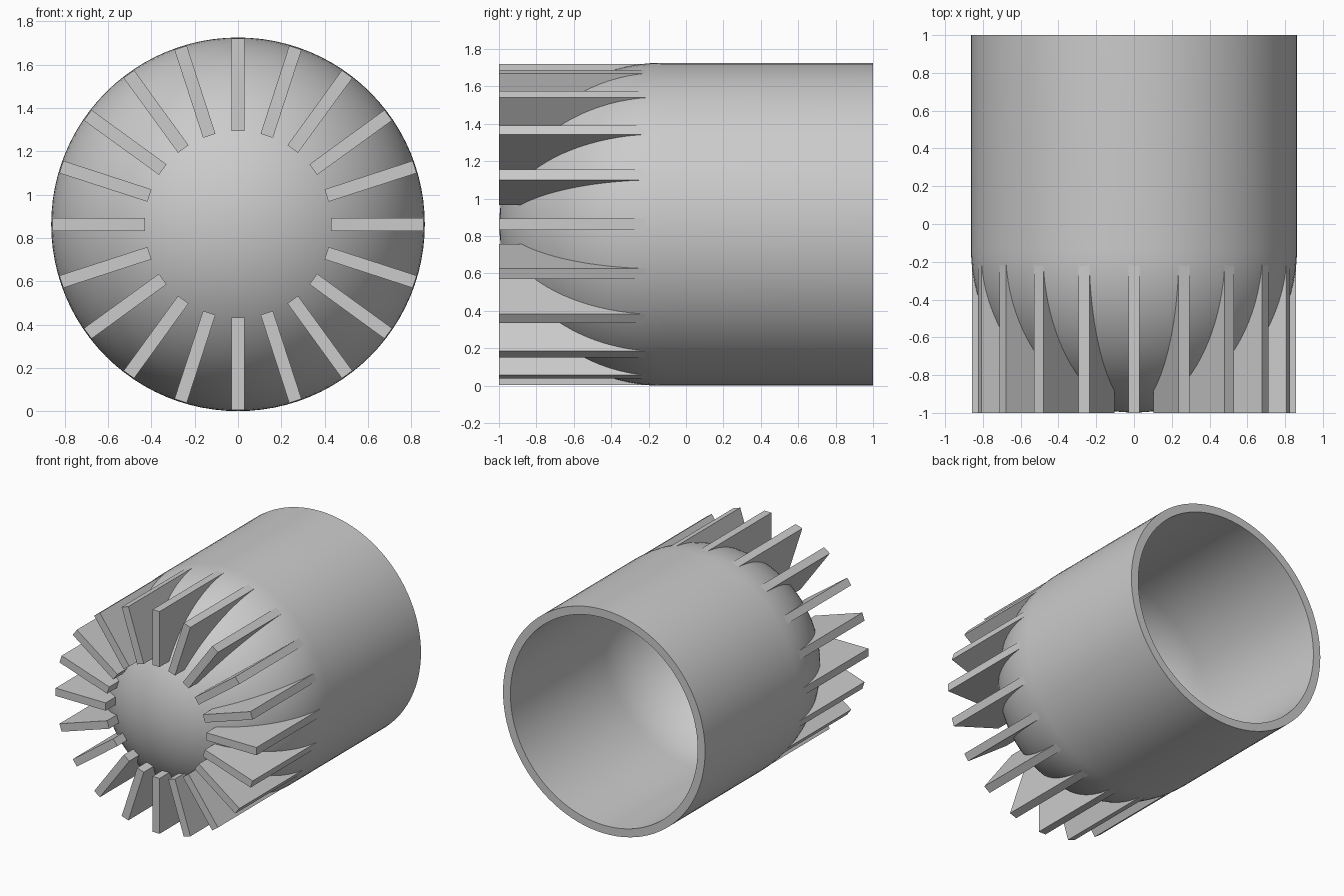
import bpy, bmesh, math
from mathutils import Matrix

if "Cube" in bpy.data.objects:
    bpy.data.objects.remove(bpy.data.objects["Cube"], do_unlink=True)

R = 0.863          # outer radius
INNER = 0.80       # radius of the hollow
DOME_Y = -0.135    # where the tube turns into the dome
FINS = 20

grey = bpy.data.materials.new("plain grey")
grey.use_nodes = True
grey.diffuse_color = (0.6, 0.6, 0.6, 1)
grey.node_tree.nodes["Principled BSDF"].inputs["Base Color"].default_value = (0.6, 0.6, 0.6, 1)


def add_object(name, bm):
    bmesh.ops.recalc_face_normals(bm, faces=bm.faces)
    mesh = bpy.data.meshes.new(name)
    bm.to_mesh(mesh)
    bm.free()
    mesh.materials.append(grey)
    obj = bpy.data.objects.new(name, mesh)
    bpy.context.collection.objects.link(obj)
    obj.location.z = R
    return obj


def dome_arc(radius, start, end, steps):
    """Points (distance from axis, y) along the dome, angles from the tip."""
    angles = [start + (end - start) * i / steps for i in range(steps + 1)]
    return [(radius * math.sin(a), DOME_Y - radius * math.cos(a)) for a in angles]


# Hollow tube with a domed front, spun around the y axis
outer = dome_arc(R, 0, math.pi / 2, 24) + [(R, 1)]
inner = dome_arc(INNER, 0, math.pi / 2, 24) + [(INNER, 1)]
profile = outer + inner[::-1]
bm = bmesh.new()
verts = [bm.verts.new((r, y, 0)) for r, y in profile]
edges = [bm.edges.new(pair) for pair in zip(verts, verts[1:])]
bmesh.ops.spin(bm, geom=verts + edges, cent=(0, 0, 0), axis=(0, 1, 0),
               angle=math.tau, steps=96, use_merge=False)
bmesh.ops.remove_doubles(bm, verts=bm.verts, dist=0.0005)
shell = add_object("domed_tube", bm)
bpy.ops.object.select_all(action="DESELECT")
shell.select_set(True)
bpy.context.view_layer.objects.active = shell
bpy.ops.object.shade_smooth_by_angle(angle=math.radians(35))

# Flat radial fins, their rear edge buried in the dome wall
FIN_IN, FIN_OUT, HALF = 0.43, 0.858, 0.03
BURIED = 0.835
arc = dome_arc(BURIED, math.asin(FIN_IN / BURIED), math.radians(80), 14)
outline = [(FIN_OUT, -1), (FIN_IN, -1)] + arc + [(FIN_OUT, -0.16)]
bm = bmesh.new()
for i in range(FINS):
    turn = Matrix.Rotation(math.tau * i / FINS, 3, "Y")
    face = bm.faces.new([bm.verts.new(turn @ Matrix.Translation((r, y, -HALF)).translation)
                         for r, y in outline])
    grown = bmesh.ops.extrude_face_region(bm, geom=[face])["geom"]
    side = [v for v in grown if isinstance(v, bmesh.types.BMVert)]
    shift = turn @ Matrix.Translation((0, 0, 2 * HALF)).translation
    bmesh.ops.translate(bm, verts=side, vec=shift)
add_object("radial_fins", bm)
